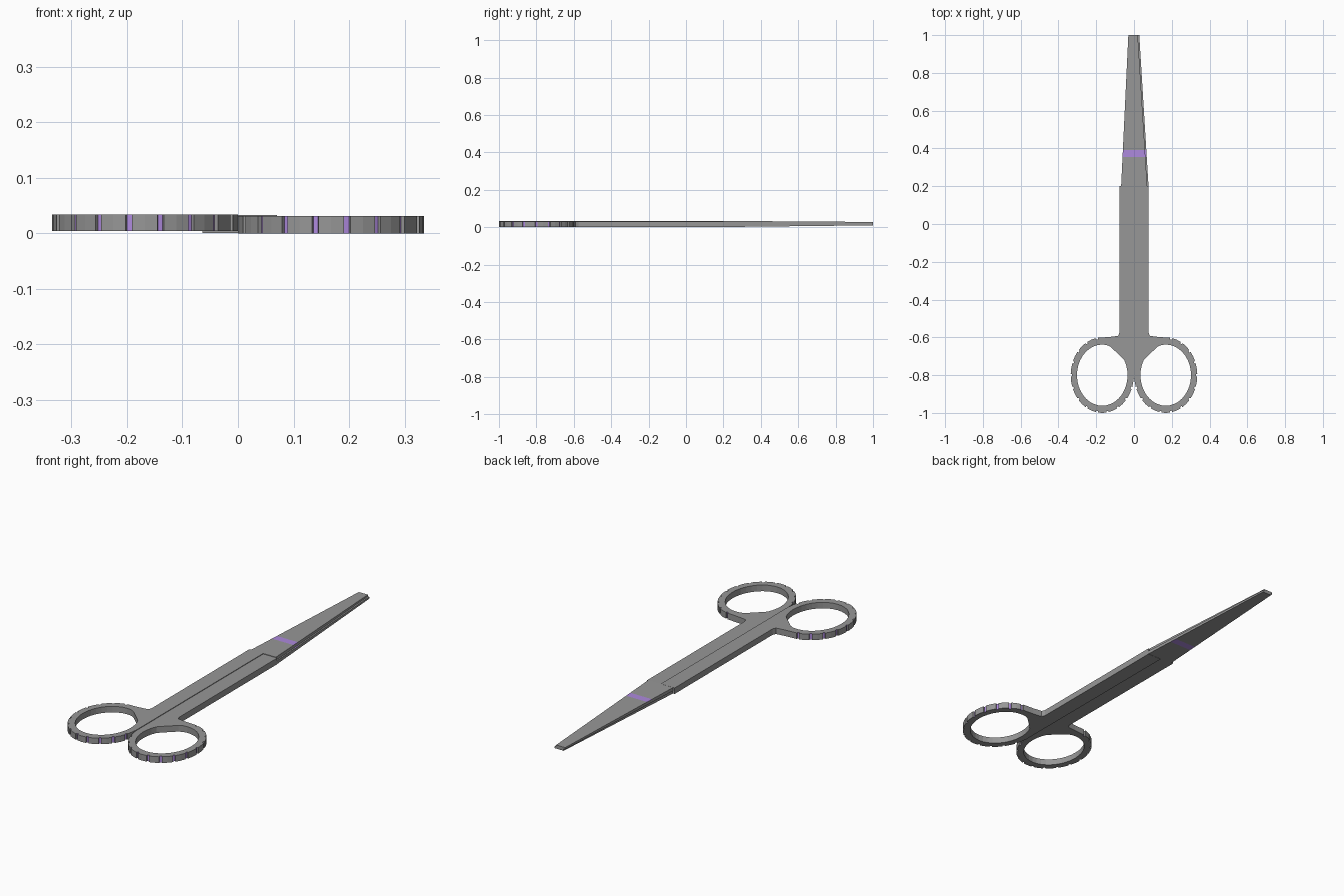
import bpy, bmesh, math

if "Cube" in bpy.data.objects:
    bpy.data.objects.remove(bpy.data.objects["Cube"])


def material(name, color):
    m = bpy.data.materials.new(name)
    m.diffuse_color = (*color, 1)
    m.use_nodes = True
    m.node_tree.nodes["Principled BSDF"].inputs["Base Color"].default_value = m.diffuse_color
    return m


STEEL = material("grey steel", (0.31, 0.31, 0.31))
PURPLE = material("purple", (0.42, 0.25, 0.72))
CX, CY, RX, RY = 0.168, -0.80, 0.167, 0.20   # finger ring centre and outer radii


def finish(name, bm):
    bmesh.ops.recalc_face_normals(bm, faces=bm.faces)
    me = bpy.data.meshes.new(name)
    bm.to_mesh(me)
    bm.free()
    for m in (STEEL, PURPLE):
        me.materials.append(m)
    ob = bpy.data.objects.new(name, me)
    bpy.context.collection.objects.link(ob)


def ring_point(deg, k=1.0):
    a = math.radians(deg)
    return (CX + RX * k * math.cos(a), CY + RY * k * math.sin(a))


def handle(name, side, z0, z1):
    """Shank and finger ring of one half, with notches round the ring."""
    pts = [(0, 0.20), (0.077, 0.20), (0.077, -0.575), (0.084, -0.592), (0.13, -0.598)]
    groove = set()
    for deg in range(80, -171, -20):
        pts.append(ring_point(deg + 2))
        groove.add(len(pts))
        pts += [ring_point(deg + 1.6, 0.96), ring_point(deg - 1.6, 0.96),
                ring_point(deg - 2), ring_point(deg - 10)]
    pts += [(0.002, -0.82)]
    pts += [(0, -0.81)]
    # finger hole, flattened next to the shank
    hole = []
    for i in range(36):
        a = math.radians(i * 10)
        x, y = CX + 0.134 * math.cos(a), CY + 0.162 * math.sin(a)
        d = (0.13 - x) * 0.68 + (y + 0.645) * 0.73
        if x < CX and y > CY and d > 0:
            x, y = x + d * 0.68, y - d * 0.73
        hole.append((x, y))

    bm = bmesh.new()
    edges = []
    for loop in (pts, hole):
        vs = [bm.verts.new((side * x, y, z0)) for x, y in loop]
        edges += [bm.edges.new((vs[i], vs[(i + 1) % len(vs)])) for i in range(len(vs))]
    mids = [((pts[i][0] + pts[i + 1][0]) / 2 * side, (pts[i][1] + pts[i + 1][1]) / 2)
            for i in groove]
    bmesh.ops.triangle_fill(bm, edges=edges, use_beauty=True, use_dissolve=False)
    ext = bmesh.ops.extrude_face_region(bm, geom=list(bm.faces))
    for v in ext["geom"]:
        if isinstance(v, bmesh.types.BMVert):
            v.co.z = z1
    bm.normal_update()
    # purple floor in each notch
    for f in bm.faces:
        if abs(f.normal.z) < 0.5:
            c = f.calc_center_median()
            if any(abs(c.x - x) + abs(c.y - y) < 0.001 for x, y in mids):
                f.material_index = 1
    finish(name, bm)


def blade(name, left, right, bottom, top):
    """Tapered blade; each argument is a (shoulder, tip) pair."""
    bm = bmesh.new()
    rows = []
    for y in (0.20, 0.355, 0.392, 1.0):
        t = (y - 0.2) / 0.8
        l, r, b, h = (p[0] + (p[1] - p[0]) * t for p in (left, right, bottom, top))
        rows.append([bm.verts.new(c) for c in ((l, y, b), (r, y, b), (r, y, h), (l, y, h))])
    for k in range(3):
        for i in range(4):
            j = (i + 1) % 4
            f = bm.faces.new((rows[k][i], rows[k][j], rows[k + 1][j], rows[k + 1][i]))
            f.material_index = int(k == 1 and i in (0, 2))   # purple band
    bm.faces.new(rows[0])
    bm.faces.new(rows[-1])
    finish(name, bm)


handle("left_handle", -1, 0.004, 0.034)
handle("right_handle", 1, 0.0, 0.031)
blade("upper_blade", (-0.068, -0.03), (0.070, 0.020), (0.017, 0.019), (0.0335, 0.028))
blade("lower_blade", (-0.064, -0.022), (0.077, 0.028), (0.001, 0.010), (0.017, 0.019))
